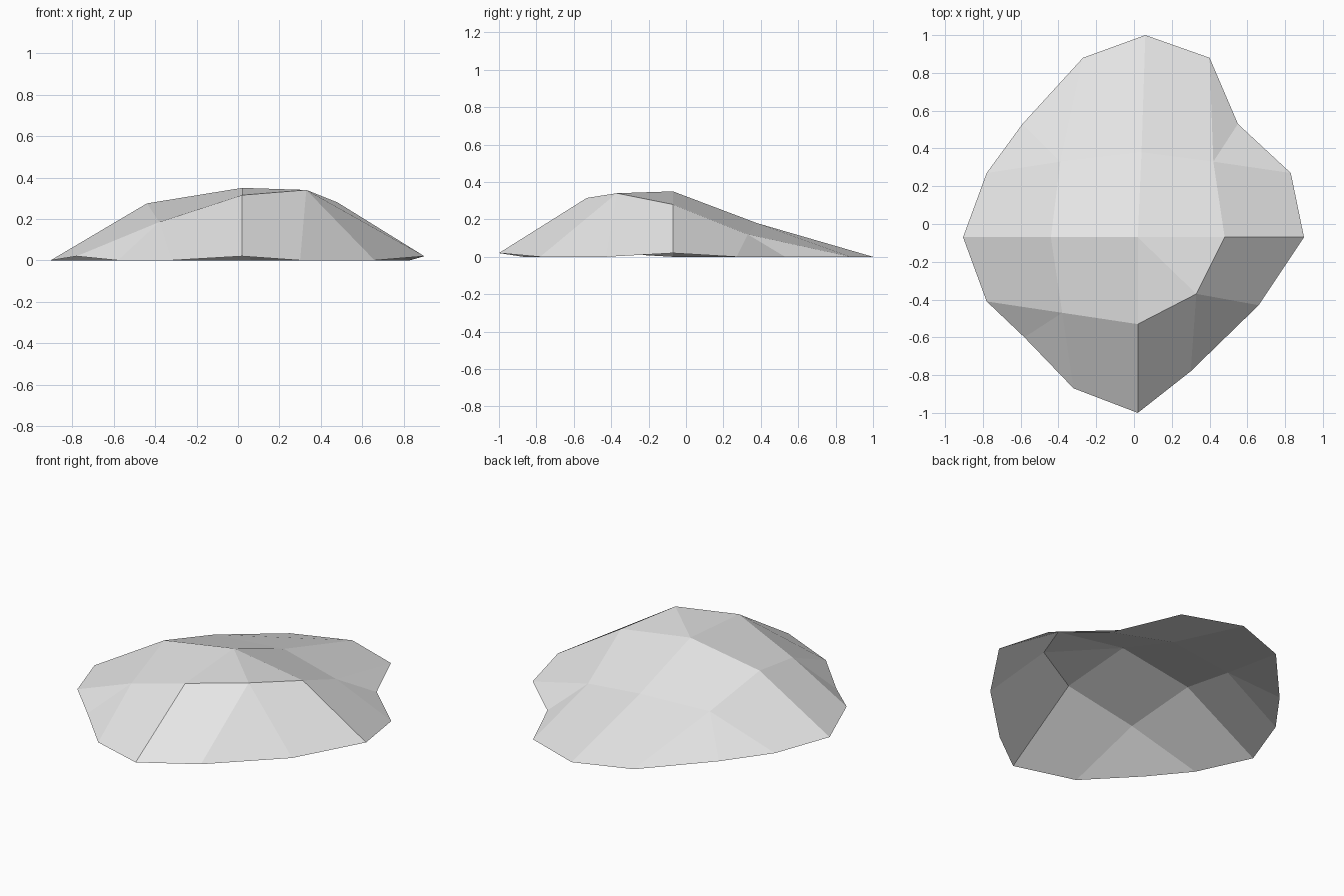
import bpy, bmesh

if "Cube" in bpy.data.objects:
    bpy.data.objects.remove(bpy.data.objects["Cube"])

# 5 x 5 control net of the rock shell, rows from front (-y) to back (+y)
ROWS = [
    [(-.58, -.60, 0), (-.32, -.87, 0), (.02, -1, .02), (.30, -.78, 0), (.48, -.605, 0)],
    [(-.78, -.41, .02), (-.38, -.47, .185), (.02, -.53, .315), (.33, -.37, .34), (.66, -.43, 0)],
    [(-.905, -.07, 0), (-.44, -.07, .275), (.02, -.07, .35), (.48, -.07, .28), (.90, -.07, .02)],
    [(-.78, .27, 0), (-.39, .33, .17), (.04, .38, .18), (.42, .33, .12), (.83, .27, 0)],
    [(-.59, .53, 0), (-.27, .88, 0), (.06, 1, 0), (.40, .88, 0), (.55, .53, 0)],
]

bm = bmesh.new()
net = [[bm.verts.new(p) for p in row] for row in ROWS]

# Skin the net; the corner cells fold along the line to their outer corner
for j in range(4):
    for i in range(4):
        a, b = net[j][i], net[j][i + 1]
        c, d = net[j + 1][i + 1], net[j + 1][i]
        if (i, j) in ((0, 0), (3, 3)):
            cells = [(a, b, c), (a, c, d)]
        elif (i, j) in ((3, 0), (0, 3), (2, 1)):
            cells = [(a, b, d), (b, c, d)]
        else:
            cells = [(a, b, c, d)]
        for cell in cells:
            bm.faces.new(cell)

mesh = bpy.data.meshes.new("rock_shell")
bm.to_mesh(mesh)
bm.free()

# Single plain grey, flat shaded, open underneath
grey = bpy.data.materials.new("light_grey_stone")
grey.diffuse_color = (0.8, 0.8, 0.8, 1)
grey.use_nodes = True
grey.node_tree.nodes["Principled BSDF"].inputs["Base Color"].default_value = grey.diffuse_color
mesh.materials.append(grey)
rock = bpy.data.objects.new("rock_shell", mesh)
bpy.context.collection.objects.link(rock)
